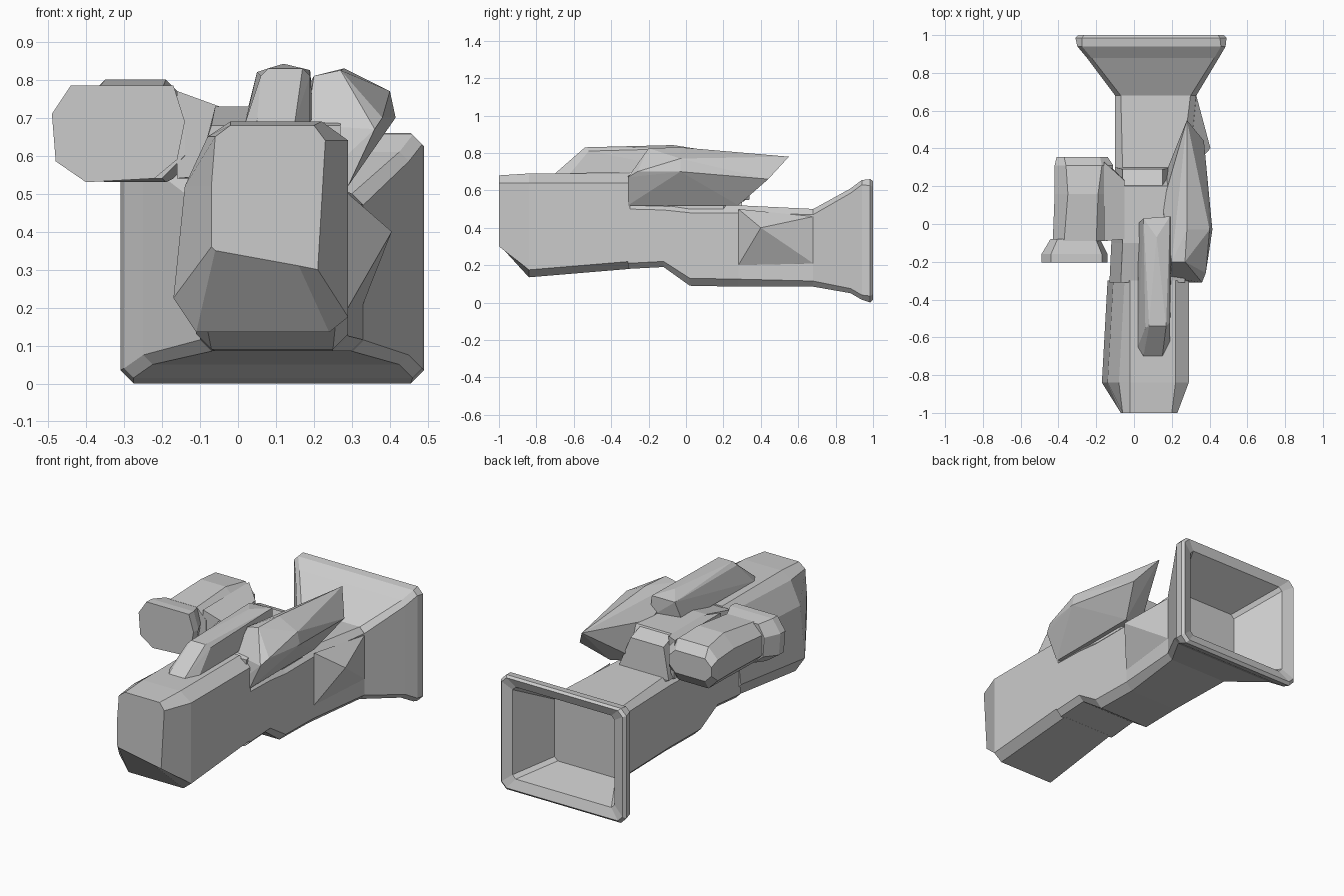
import bpy, bmesh


def finish(name, bm):
    bmesh.ops.recalc_face_normals(bm, faces=bm.faces)
    me = bpy.data.meshes.new(name)
    bm.to_mesh(me)
    bm.free()
    ob = bpy.data.objects.new(name, me)
    bpy.context.collection.objects.link(ob)
    return ob


def loft(name, sections):
    """Skin through (y, [(x, z), ...]) sections and cap both ends."""
    bm = bmesh.new()
    rings = [[bm.verts.new((x, y, z)) for x, z in pts] for y, pts in sections]
    n = len(rings[0])
    for a, b in zip(rings, rings[1:]):
        for i in range(n):
            j = (i + 1) % n
            bm.faces.new((a[i], a[j], b[j], b[i]))
    bm.faces.new(rings[0])
    bm.faces.new(rings[-1])
    return finish(name, bm)


def box(x0, x1, z0, z1, c):
    """Rectangle section with cut corners."""
    return [(x0 + c, z0), (x1 - c, z0), (x1, z0 + c), (x1, z1 - c),
            (x1 - c, z1), (x0 + c, z1), (x0, z1 - c), (x0, z0 + c)]


def hull(name, pts):
    bm = bmesh.new()
    for p in pts:
        bm.verts.new(p)
    r = bmesh.ops.convex_hull(bm, input=bm.verts)
    bmesh.ops.delete(bm, geom=[v for v in bm.verts if not v.link_faces], context='VERTS')
    bmesh.ops.dissolve_limit(bm, angle_limit=0.03, verts=bm.verts, edges=bm.edges)
    return finish(name, bm)


# Front half of the main body, with a blunt nose
def body(z0, dx=0.0):
    return [(-0.11 + dx, z0), (0.24, z0), (0.29, z0 + 0.04), (0.29, 0.64),
            (0.22, 0.69), (-0.02, 0.69), (-0.08 + dx, 0.65), (-0.14 + dx, 0.52),
            (-0.17 + dx, z0 + 0.09)]


nose = [(-0.06, 0.35), (0.16, 0.31), (0.21, 0.30), (0.23, 0.64), (0.20, 0.68),
        (-0.02, 0.68), (-0.06, 0.65), (-0.07, 0.52), (-0.07, 0.36)]
loft("front_body", [(-1.0, nose), (-0.84, body(0.135)), (-0.30, body(0.18, 0.03))])

# Lower rear body, slimmer than the front
loft("rear_body", [
    (-0.31, box(-0.13, 0.29, 0.18, 0.53, 0.03)),
    (-0.12, box(-0.12, 0.29, 0.19, 0.525, 0.03)),
    (0.02, box(-0.11, 0.29, 0.09, 0.52, 0.04)),
    (0.28, box(-0.10, 0.29, 0.085, 0.52, 0.04)),
    (0.69, box(-0.10, 0.33, 0.085, 0.50, 0.03))])

# Pointed bulge on the right side
hull("side_bulge", [(0.405, 0.40, 0.40), (0.29, 0.28, 0.50), (0.29, 0.28, 0.20),
                    (0.33, 0.68, 0.46), (0.33, 0.68, 0.21), (0.22, 0.28, 0.10),
                    (0.25, 0.68, 0.09)])

# Raised block on top in the middle
loft("top_block", [
    (-0.31, [(-0.13, 0.50), (0.27, 0.50), (0.27, 0.68), (-0.07, 0.68)]),
    (-0.10, [(-0.12, 0.50), (0.27, 0.50), (0.27, 0.73), (-0.06, 0.73)]),
    (0.20, [(-0.10, 0.50), (0.27, 0.50), (0.20, 0.73), (-0.06, 0.73)]),
    (0.30, [(-0.08, 0.50), (0.24, 0.50), (0.16, 0.52), (-0.06, 0.52)])])
hull("block_back", [(-0.06, 0.18, 0.73), (0.15, 0.18, 0.73), (-0.06, 0.29, 0.69),
                    (0.15, 0.29, 0.69), (-0.10, 0.30, 0.51), (0.22, 0.30, 0.51),
                    (-0.10, 0.10, 0.51), (0.22, 0.10, 0.51)])

# Leaning fin on the upper right
hull("side_fin", [
    (0.18, -0.28, 0.68), (0.20, -0.31, 0.52), (0.29, -0.31, 0.52),
    (0.36, -0.31, 0.67), (0.38, -0.26, 0.70), (0.20, -0.20, 0.81),
    (0.27, -0.20, 0.825), (0.28, -0.03, 0.83), (0.40, -0.03, 0.77),
    (0.415, -0.03, 0.70), (0.28, 0.55, 0.78), (0.37, 0.44, 0.66),
    (0.29, 0.28, 0.52), (0.14, 0.20, 0.52), (0.15, 0.10, 0.72)])

# Long bar along the top
hull("top_bar", [
    (0.05, -0.70, 0.69), (0.15, -0.70, 0.69), (0.02, -0.65, 0.69), (0.19, -0.62, 0.69),
    (0.06, -0.55, 0.81), (0.08, -0.54, 0.83), (0.17, -0.54, 0.83), (0.19, -0.52, 0.81),
    (0.05, 0.03, 0.82), (0.12, -0.07, 0.842), (0.19, 0.04, 0.825),
    (0.02, 0.00, 0.70), (0.20, 0.04, 0.70)])

# Eyepiece housing, its arm and its cup on the left
loft("eyepiece_housing", [
    (-0.09, box(-0.43, -0.14, 0.54, 0.775, 0.06)),
    (0.16, box(-0.42, -0.12, 0.53, 0.80, 0.07)),
    (0.31, box(-0.42, -0.11, 0.54, 0.78, 0.06)),
    (0.355, box(-0.41, -0.14, 0.60, 0.73, 0.04))])
hull("eyepiece_arm", [
    (-0.16, -0.09, 0.54), (-0.16, -0.09, 0.77), (-0.16, 0.34, 0.55), (-0.16, 0.33, 0.77),
    (-0.05, -0.08, 0.55), (-0.05, -0.08, 0.73), (-0.05, 0.23, 0.54), (-0.05, 0.23, 0.73)])
cup = [(-0.40, 0.53), (-0.22, 0.54), (-0.16, 0.59), (-0.14, 0.69), (-0.17, 0.785),
       (-0.44, 0.785), (-0.49, 0.71), (-0.48, 0.585)]
cup_back = [(-0.30 + (x + 0.30) * 0.75, 0.66 + (z - 0.66) * 0.9) for x, z in cup]
loft("eyepiece_cup", [(-0.205, cup), (-0.16, cup), (-0.08, cup_back)])

# Flared hood, hollow at the back
loft("rear_hood", [
    (0.68, box(-0.10, 0.33, 0.085, 0.50, 0.03)),
    (0.88, box(-0.25, 0.45, 0.05, 0.61, 0.025)),
    (0.94, box(-0.30, 0.485, 0.015, 0.655, 0.025)),
    (0.985, box(-0.31, 0.49, 0.0, 0.66, 0.035)),
    (1.0, box(-0.295, 0.475, 0.015, 0.65, 0.03)),
    (0.98, box(-0.23, 0.42, 0.07, 0.60, 0.02)),
    (0.74, box(-0.09, 0.32, 0.11, 0.48, 0.02))])
